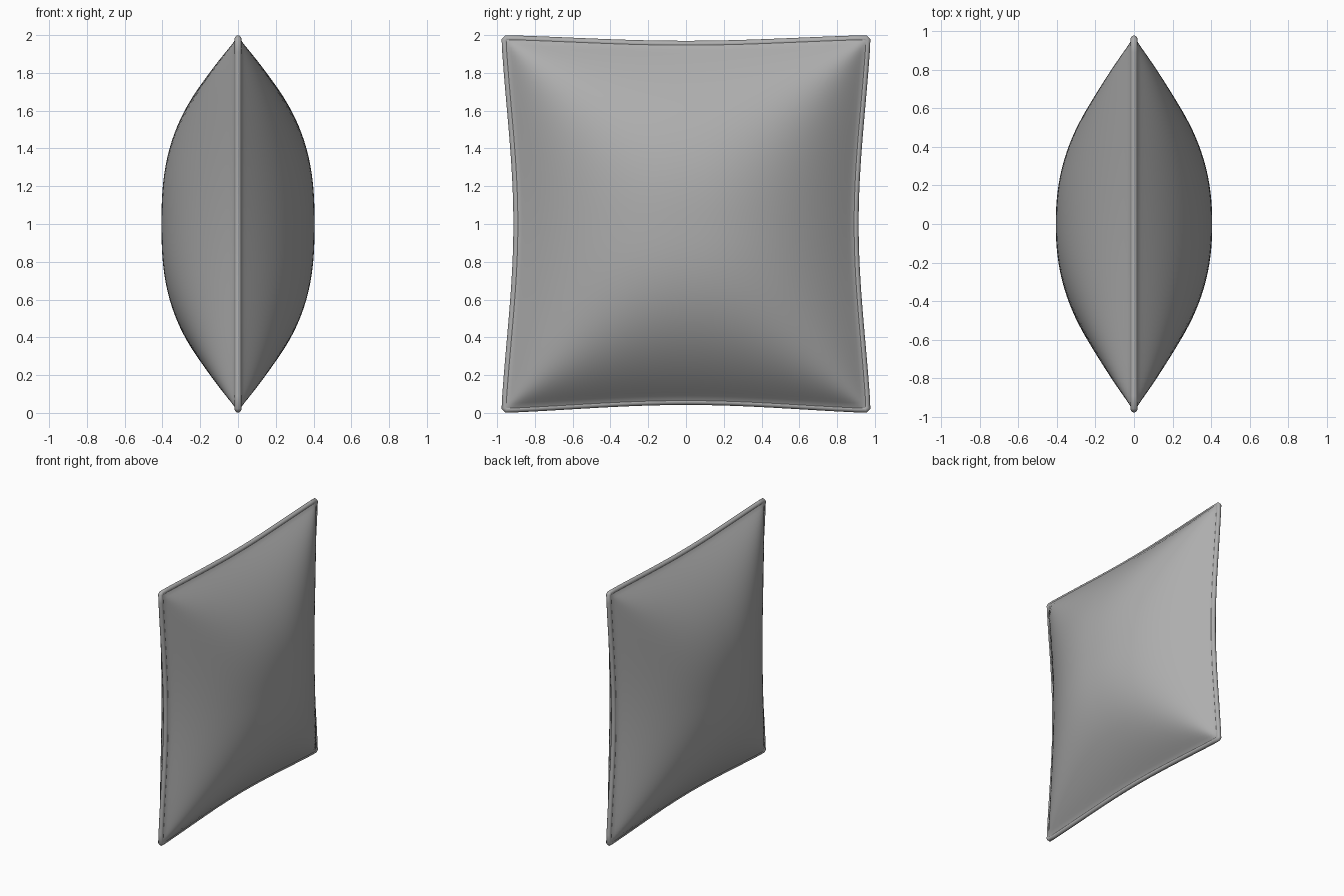
import bpy, bmesh, math

if "Cube" in bpy.data.objects:
    bpy.data.objects.remove(bpy.data.objects["Cube"])

N = 56       # grid cells per side
DEPTH = 0.405
PIPE = 0.018

mat = bpy.data.materials.new("grey_fabric")
mat.diffuse_color = (0.42, 0.42, 0.42, 1)
mat.use_nodes = True
mat.node_tree.nodes["Principled BSDF"].inputs["Base Color"].default_value = mat.diffuse_color


def bow(t):
    """Inward bow of an edge: 0 at the middle, 1 at the corners."""
    return 0.5 * t * t + 0.25 * (1 - math.cos(math.pi * t))


def outline(u, v):
    """Map the unit square to the pinched cushion outline (y, z)."""
    y = u * (0.896 + 0.064 * bow(v))
    mid = 0.946 + 0.006 * v
    return y, 1 + v * (mid + (0.982 - mid) * bow(u))


def puff(u, v):
    """Stuffing height: domed centre, creased ridges towards the corners."""
    a = 1 - abs(u) ** 2.25
    b = 1 - abs(v) ** 2.6
    h = 0.0
    if a > 1e-6 and b > 1e-6:
        k = 2.5
        h = DEPTH * (a ** -k + b ** -k - 1) ** (-1 / k)
    return math.hypot(h, 0.014)


# Cushion body: one puffed face, mirrored to the other side (rims sit inside the piping)
bm = bmesh.new()
steps = [math.sin(math.pi / 2 * (2 * i / N - 1)) * 0.6 + (2 * i / N - 1) * 0.4
         for i in range(N + 1)]
grid = [[bm.verts.new((puff(u, v), *outline(u, v))) for v in steps] for u in steps]
for i in range(N):
    for j in range(N):
        f = bm.faces.new((grid[i][j], grid[i + 1][j],
                          grid[i + 1][j + 1], grid[i][j + 1]))
        f.smooth = True
me = bpy.data.meshes.new("cushion_body")
bm.to_mesh(me)
bm.free()
me.materials.append(mat)
body = bpy.data.objects.new("cushion_body", me)
bpy.context.collection.objects.link(body)
mirror = body.modifiers.new("other_side", 'MIRROR')
mirror.use_axis = (True, False, False)
mirror.merge_threshold = 0.0005

# Piping cord along the seam, with slightly rounded corners
M = 32
E = 0.99
ts = [E * (2 * i / M - 1) for i in range(M + 1)]
loop = ([(t, -1) for t in ts] + [(1, t) for t in ts]
        + [(-t, 1) for t in ts] + [(-1, -t) for t in ts])
cu = bpy.data.curves.new("piping", 'CURVE')
cu.dimensions = '3D'
cu.bevel_depth = PIPE
cu.bevel_resolution = 4
sp = cu.splines.new('POLY')
sp.points.add(len(loop) - 1)
for p, (u, v) in zip(sp.points, loop):
    p.co = (0, *outline(u, v), 1)
sp.use_cyclic_u = True
sp.use_smooth = True
cu.materials.append(mat)
piping = bpy.data.objects.new("piping", cu)
bpy.context.collection.objects.link(piping)
